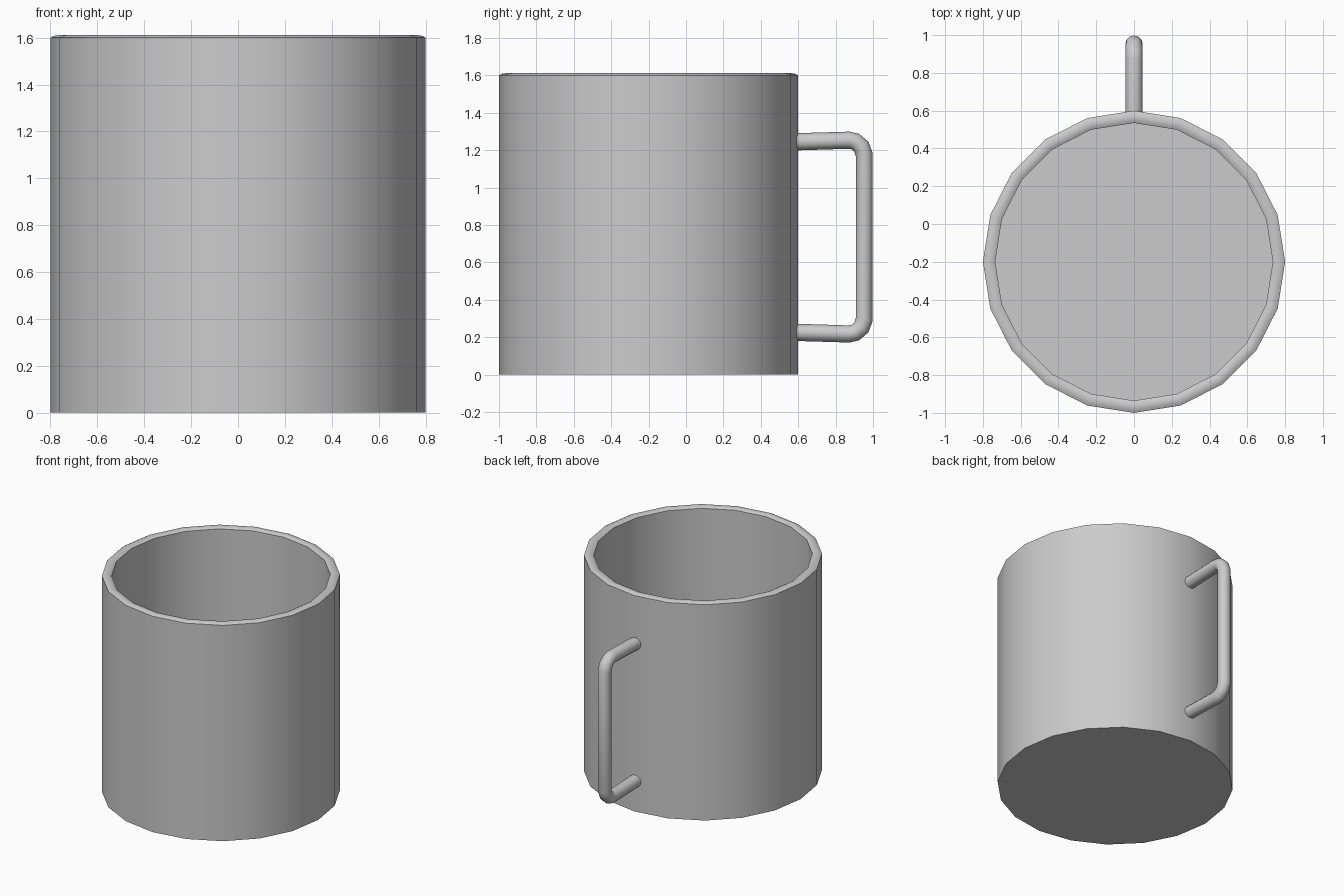
import bpy, bmesh, math

if "Cube" in bpy.data.objects:
    bpy.data.objects.remove(bpy.data.objects["Cube"])

SIDES = 20
CENTER_Y = -0.2


def smooth(obj, angle=35):
    bpy.ops.object.select_all(action='DESELECT')
    obj.select_set(True)
    bpy.context.view_layer.objects.active = obj
    bpy.ops.object.shade_smooth_by_angle(angle=math.radians(angle))


def lathe(name, profile):
    """Revolve (radius, z) points around z, capping the first and last rings."""
    bm = bmesh.new()
    rings = []
    for r, z in profile:
        angles = [2 * math.pi * i / SIDES for i in range(SIDES)]
        rings.append([bm.verts.new((r * math.cos(a), r * math.sin(a), z)) for a in angles])
    for a, b in zip(rings, rings[1:]):
        for i in range(SIDES):
            j = (i + 1) % SIDES
            bm.faces.new((a[i], a[j], b[j], b[i]))
    bm.faces.new(rings[0][::-1])
    bm.faces.new(rings[-1])
    mesh = bpy.data.meshes.new(name)
    bm.to_mesh(mesh)
    bm.free()
    obj = bpy.data.objects.new(name, mesh)
    bpy.context.collection.objects.link(obj)
    return obj


def tube(name, points, radius):
    """Round tube swept along a polyline, converted to a mesh."""
    curve = bpy.data.curves.new(name, 'CURVE')
    curve.dimensions = '3D'
    curve.bevel_depth = radius
    curve.bevel_resolution = 4
    curve.use_fill_caps = True
    spline = curve.splines.new('POLY')
    spline.points.add(len(points) - 1)
    for p, co in zip(spline.points, points):
        p.co = (*co, 1)
    obj = bpy.data.objects.new(name, curve)
    bpy.context.collection.objects.link(obj)
    bpy.ops.object.select_all(action='DESELECT')
    obj.select_set(True)
    bpy.context.view_layer.objects.active = obj
    bpy.ops.object.convert(target='MESH')
    return bpy.context.view_layer.objects.active


# Cup body: outer wall, softly crowned rim, inner wall and floor
body = lathe("cup_body", [
    (0.80, 0.0), (0.80, 1.60),
    (0.785, 1.608), (0.767, 1.611), (0.75, 1.608),
    (0.735, 1.60), (0.735, 0.065),
])
body.location.y = CENTER_Y
smooth(body)

# Handle: upper half path mirrored about its mid height
MID_Z = 0.735
upper = [(0.575, 0.509), (0.87, 0.518), (0.905, 0.511), (0.938, 0.483), (0.953, 0.44)]
path = [(0, y, MID_Z + h) for y, h in upper]
path += [(0, y, MID_Z - h) for y, h in reversed(upper)]
handle = tube("handle", path, 0.046)
smooth(handle, 50)
